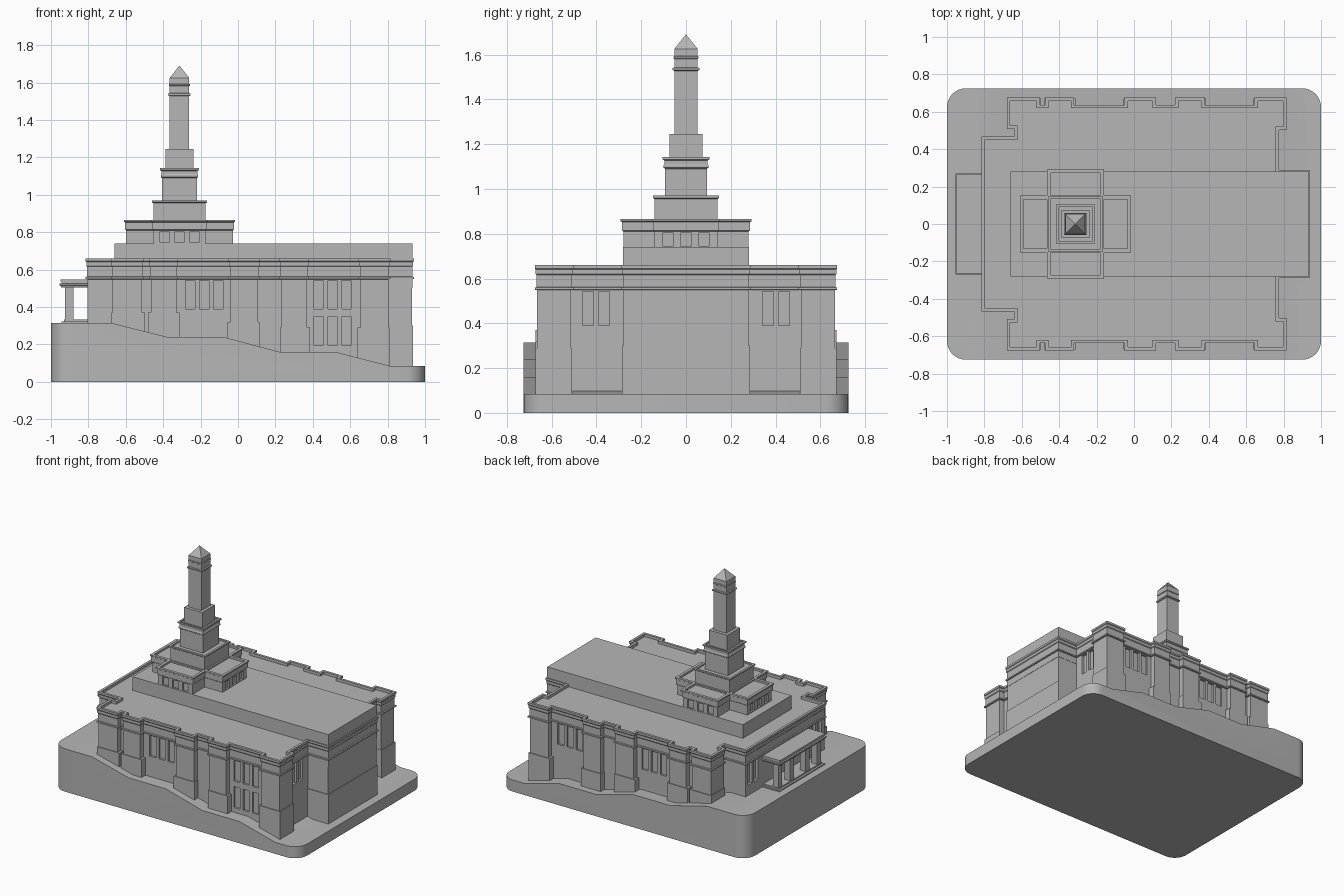
import bpy
import bmesh
from mathutils import Matrix

if "Cube" in bpy.data.objects:
    bpy.data.objects.remove(bpy.data.objects["Cube"])

stone = bpy.data.materials.new("grey stone")
stone.use_nodes = True
stone.diffuse_color = (0.47, 0.47, 0.47, 1)
stone.node_tree.nodes["Principled BSDF"].inputs["Base Color"].default_value = stone.diffuse_color


def finish(name, bm):
    bmesh.ops.recalc_face_normals(bm, faces=bm.faces)
    mesh = bpy.data.meshes.new(name)
    bm.to_mesh(mesh)
    bm.free()
    mesh.materials.append(stone)
    ob = bpy.data.objects.new(name, mesh)
    bpy.context.collection.objects.link(ob)
    return ob


def add_box(bm, x0, x1, y0, y1, z0, z1):
    size = Matrix.Diagonal((x1 - x0, y1 - y0, z1 - z0, 1))
    centre = Matrix.Translation(((x0 + x1) / 2, (y0 + y1) / 2, (z0 + z1) / 2))
    bmesh.ops.create_cube(bm, size=1, matrix=centre @ size)


def boxes(name, specs):
    bm = bmesh.new()
    for s in specs:
        add_box(bm, *s)
    return finish(name, bm)


def offset(pts, d):
    """Move a right-angled counter-clockwise outline outward by d."""
    out = []
    for i, (x, y) in enumerate(pts):
        px, py = pts[i - 1]
        qx, qy = pts[(i + 1) % len(pts)]
        nx = ny = 0
        for ex, ey in ((x - px, y - py), (qx - x, qy - y)):
            if abs(ex) > abs(ey):
                ny = -1 if ex > 0 else 1
            else:
                nx = 1 if ey > 0 else -1
        out.append((x + nx * d, y + ny * d))
    return out


def loft(name, pts, levels):
    """Stack (offset, height) rings of an outline and cap both ends."""
    bm = bmesh.new()
    rings = [[bm.verts.new((x, y, z)) for x, y in offset(pts, d)] for d, z in levels]
    n = len(pts)
    for a, b in zip(rings, rings[1:]):
        for i in range(n):
            j = (i + 1) % n
            bm.faces.new((a[i], a[j], b[j], b[i]))
    bm.faces.new(rings[0][::-1])
    bm.faces.new(rings[-1])
    return finish(name, bm)


def rect(hx, hy, cx=0):
    return [(cx + hx, -hy), (cx + hx, hy), (cx - hx, hy), (cx - hx, -hy)]


def carve(target, specs):
    """Cut window recesses out of a wall."""
    cutter = boxes("window_cutter", specs)
    cutter.hide_render = True
    mod = target.modifiers.new("windows", "BOOLEAN")
    mod.operation = "DIFFERENCE"
    mod.solver = "EXACT"
    mod.object = cutter
    bpy.context.view_layer.objects.active = target
    bpy.ops.object.modifier_apply(modifier=mod.name)
    bpy.data.objects.remove(cutter)


# Sloping ground slab with rounded corners
ground = [(-1, 0.315), (-0.68, 0.315), (-0.38, 0.24), (-0.08, 0.24), (0.22, 0.16),
          (0.52, 0.16), (0.81, 0.085), (1, 0.085), (1, 0), (-1, 0)]
bm = bmesh.new()
face = bm.faces.new([bm.verts.new((x, -0.725, z)) for x, z in ground])
ext = bmesh.ops.extrude_face_region(bm, geom=[face])
bmesh.ops.translate(bm, vec=(0, 1.45, 0), verts=[v for v in ext["geom"] if isinstance(v, bmesh.types.BMVert)])
corners = [e for e in bm.edges if all(abs(v.co.x) > 0.99 for v in e.verts)
           and abs(e.verts[0].co.z - e.verts[1].co.z) > 0.05]
bmesh.ops.bevel(bm, geom=corners, offset=0.1, segments=8, profile=0.5, affect="EDGES")
slab = finish("ground_slab", bm)
slab.select_set(True)
bpy.context.view_layer.objects.active = slab
bpy.ops.object.shade_smooth_by_angle(angle=0.5)
slab.select_set(False)

# Main hall: stepped outline with pilasters, mirrored front to back
OUT, IN = 0.675, 0.637
half = [(0.94, 0.29), (0.775, 0.29), (0.775, 0.503), (0.815, 0.503), (0.815, OUT)]
for a, b in ((0.645, 0.38), (0.22, 0.118), (-0.05, -0.32), (-0.476, -0.503)):
    half += [(a, OUT), (a, IN), (b, IN), (b, OUT)]
half += [(-0.68, OUT), (-0.68, 0.508), (-0.64, 0.508), (-0.64, 0.467), (-0.815, 0.467)]
outline = half + [(x, -y) for x, y in reversed(half)]
hall = loft("main_hall", outline, [
    (-0.01, 0.02), (-0.01, 0.548), (0, 0.55), (0, 0.56), (-0.008, 0.562), (-0.008, 0.615),
    (-0.004, 0.62), (-0.004, 0.64), (0, 0.645), (0, 0.66), (-0.018, 0.66), (-0.018, 0.64)])

# Hall windows
wins = []
for side in (-1, 1):
    ys = sorted((side * 0.612, side * 0.66))
    for start in (-0.28, 0.405):
        for i in range(3):
            x = start + i * 0.075
            wins.append((x, x + 0.05, *ys, 0.39, 0.542))
            if start > 0 and side < 0:
                wins.append((x, x + 0.05, *ys, 0.195, 0.35))
    for c in (0.366, 0.438):
        y = side * c
        wins.append((0.748, 0.8, y - 0.025, y + 0.025, 0.39, 0.542))
    for c in (0.335, 0.405):
        y = side * c
        wins.append((-0.84, -0.785, y - 0.022, y + 0.022, 0.39, 0.542))
carve(hall, wins)

# Thicker feet of the pilasters and of the end block
feet = [(0.5, 0.936, -0.286, 0.286, 0.02, 0.3)]
for x0, x1, top in ((-0.676, -0.497, 0.37), (-0.482, -0.314, 0.37), (-0.056, 0.114, 0.32),
                    (0.224, 0.386, 0.29), (0.639, 0.811, 0.29)):
    for s in (-1, 1):
        ys = sorted((s * 0.51, s * 0.671))
        feet.append((x0, x1, *ys, 0.02, top))
boxes("pilaster_feet", feet)

# Raised central roof
boxes("central_roof", [(-0.66, 0.932, -0.282, 0.282, 0.5, 0.74)])

# Cross-shaped tower base with small windows
CX = -0.313
tier = [(-0.012, 0.7), (-0.012, 0.81), (-0.006, 0.815), (-0.006, 0.852), (0, 0.856), (0, 0.866),
        (-0.02, 0.866), (-0.02, 0.852)]
cross_long = loft("tower_base_long", rect(0.297, 0.152, CX), tier)
cross_wide = loft("tower_base_wide", rect(0.152, 0.292, CX), tier)
rows = [(k - 1) * 0.08 for k in range(3)]
carve(cross_wide, [(CX + r - 0.024, CX + r + 0.024, *sorted((s * 0.268, s * 0.3)), 0.745, 0.803)
                   for r in rows for s in (-1, 1)])
carve(cross_long, [(*sorted((CX + s * 0.272, CX + s * 0.31)), r - 0.024, r + 0.024, 0.745, 0.803)
                   for r in rows for s in (-1, 1)])

# Tower tiers, each a square with a thin cornice
loft("tower_lower_tier", rect(0.148, 0.148, CX), [
    (-0.008, 0.8), (-0.008, 0.955), (0, 0.96), (0, 0.97), (-0.015, 0.97), (-0.015, 0.96)])
loft("tower_middle_tier", rect(0.105, 0.105, CX), [
    (-0.011, 0.9), (-0.011, 1.09), (-0.005, 1.095), (-0.005, 1.105), (-0.008, 1.11),
    (-0.008, 1.128), (0, 1.132), (0, 1.142), (-0.013, 1.142), (-0.013, 1.133)])
boxes("tower_upper_tier", [(CX - 0.074, CX + 0.074, -0.074, 0.074, 1.1, 1.245)])
loft("spire", rect(0.052, 0.052, CX), [
    (0, 1.2), (0, 1.527), (0.008, 1.531), (0.008, 1.54), (0, 1.543), (0, 1.58),
    (0.004, 1.583), (0.004, 1.59), (0, 1.593), (0, 1.625), (-0.0515, 1.69)])

# Entrance porch with step, columns and flat roof
boxes("porch_step", [(-0.945, -0.8, -0.265, 0.265, 0.3, 0.323),
                     (-0.93, -0.8, -0.25, 0.25, 0.3, 0.333)])
boxes("porch_columns", [(-0.925, -0.88, y - 0.022, y + 0.022, 0.32, 0.52)
                        for y in (-0.225, -0.09, 0.09, 0.225)])
loft("porch_roof", rect(0.08, 0.27, -0.875), [
    (-0.008, 0.505), (-0.008, 0.512), (0, 0.514), (0, 0.524), (-0.01, 0.526),
    (-0.01, 0.535), (-0.006, 0.537), (-0.006, 0.546)])
